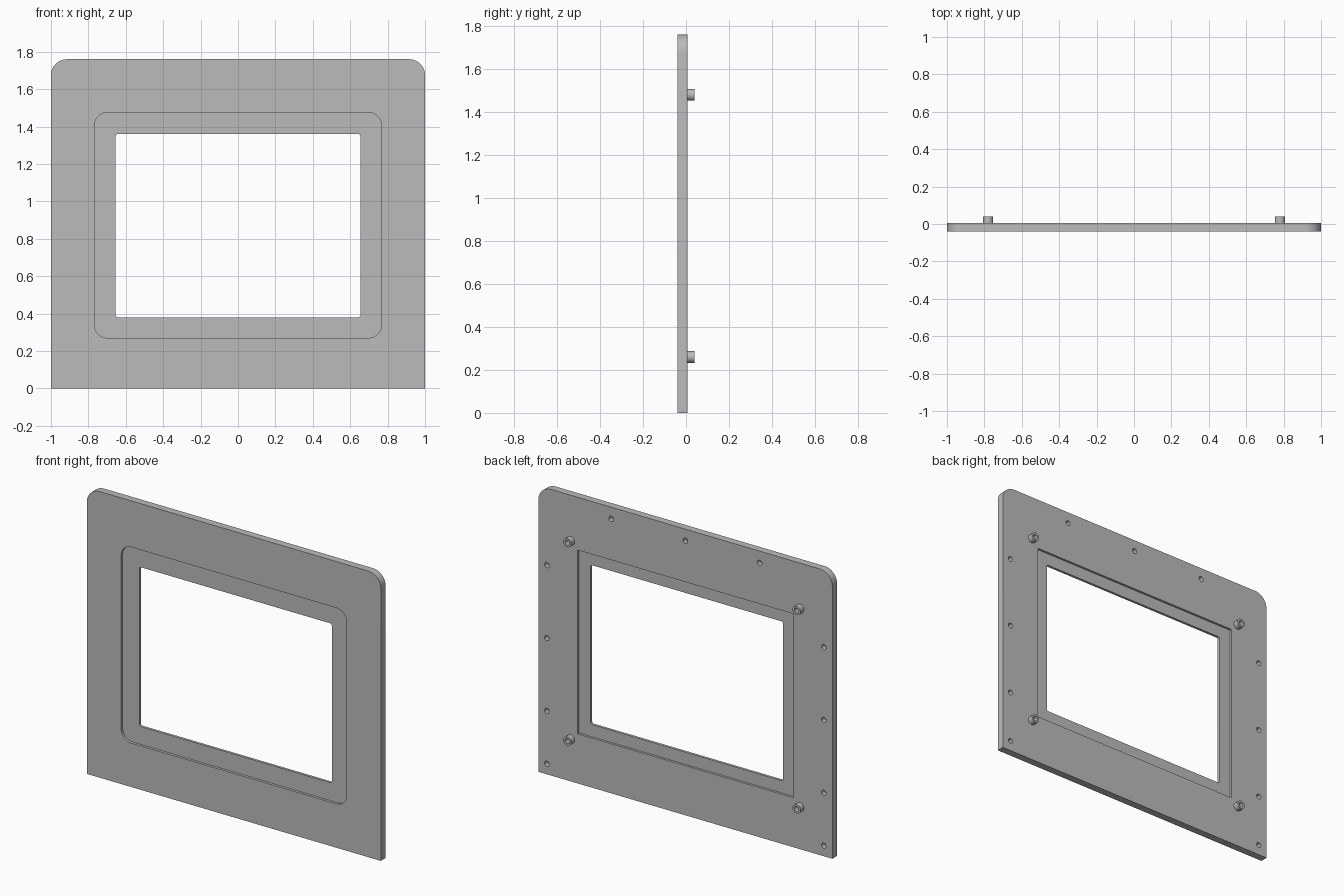
import bpy, bmesh
from math import sin, cos, pi
from mathutils import Matrix

if "Cube" in bpy.data.objects:
    bpy.data.objects.remove(bpy.data.objects["Cube"], do_unlink=True)

FRONT, BACK, TIP = -0.04, 0.006, 0.04
MID_Z = 0.87

grey = bpy.data.materials.new("plain grey")
grey.use_nodes = True
colour = (0.5, 0.5, 0.5, 1)
grey.diffuse_color = colour
grey.node_tree.nodes["Principled BSDF"].inputs["Base Color"].default_value = colour


def make_object(name, bm):
    bmesh.ops.recalc_face_normals(bm, faces=bm.faces[:])
    mesh = bpy.data.meshes.new(name)
    bm.to_mesh(mesh)
    bm.free()
    mesh.materials.append(grey)
    obj = bpy.data.objects.new(name, mesh)
    bpy.context.collection.objects.link(obj)
    return obj


def rounded_outline(x, z0, z1, r_bottom, r_top, steps=10):
    """Corner-rounded rectangle in x and z, symmetric in x."""
    points = []
    corners = ((1, z0, r_bottom, -pi / 2), (1, z1, r_top, 0),
               (-1, z1, r_top, pi / 2), (-1, z0, r_bottom, pi))
    for side, z, r, start in corners:
        cx, cz = side * (x - r), z + r if z == z0 else z - r
        for i in range(steps + 1 if r else 1):
            a = start + i * pi / 2 / steps
            points.append((cx + r * cos(a), cz + r * sin(a)))
    return points


def prism(name, outline, y0, y1):
    bm = bmesh.new()
    base = bm.faces.new([bm.verts.new((x, y0, z)) for x, z in outline])
    extruded = bmesh.ops.extrude_face_region(bm, geom=[base], use_keep_orig=True)
    moved = [v for v in extruded["geom"] if isinstance(v, bmesh.types.BMVert)]
    bmesh.ops.translate(bm, verts=moved, vec=(0, y1 - y0, 0))
    return make_object(name, bm)


def drill_set(name, centres, radius, y0, y1):
    bm = bmesh.new()
    for x, z in centres:
        place = Matrix.Translation((x, (y0 + y1) / 2, z)) @ Matrix.Rotation(pi / 2, 4, "X")
        bmesh.ops.create_cone(bm, cap_ends=True, segments=24, radius1=radius,
                              radius2=radius, depth=y1 - y0, matrix=place)
    return make_object(name, bm)


def smooth(obj):
    bpy.ops.object.select_all(action="DESELECT")
    obj.select_set(True)
    bpy.context.view_layer.objects.active = obj
    bpy.ops.object.shade_smooth_by_angle(angle=pi / 6)


def cut(target, cutter):
    mod = target.modifiers.new("cut", "BOOLEAN")
    mod.operation, mod.solver, mod.object = "DIFFERENCE", "EXACT", cutter
    bpy.context.view_layer.objects.active = target
    bpy.ops.object.modifier_apply(modifier=mod.name)
    bpy.data.objects.remove(cutter, do_unlink=True)


# Main plate with rounded top corners
plate = prism("bezel_plate", rounded_outline(1, 0, 1.76, 0, 0.085), FRONT, BACK)

# Front recess, square back recess and window opening
cut(plate, prism("front_recess", rounded_outline(0.768, 0.27, 1.475, 0.07, 0.07),
                 FRONT - 0.1, FRONT + 0.016))
cut(plate, prism("back_recess", rounded_outline(0.735, 0.305, 1.435, 0, 0),
                 BACK - 0.014, BACK + 0.1))
cut(plate, prism("window", rounded_outline(0.655, 0.38, 1.36, 0.012, 0.012, 4),
                 FRONT - 0.1, BACK + 0.1))

# Blind screw holes along the sides and the top
screws = [(s * 0.942, z) for s in (-1, 1) for z in (0.065, 0.39, 0.838, 1.286)]
screws += [(x, 1.688) for x in (-0.505, 0, 0.505)]
cut(plate, drill_set("screw_holes", screws, 0.016, BACK - 0.03, BACK + 0.1))

# Bored mounting bosses at the back
bosses = [(s * 0.78, MID_Z + t * 0.61) for s in (-1, 1) for t in (-1, 1)]
boss = drill_set("mounting_bosses", bosses, 0.027, BACK - 0.004, TIP)
cut(boss, drill_set("boss_bores", bosses, 0.015, BACK - 0.1, TIP + 0.1))
cut(plate, drill_set("bore_ends", bosses, 0.015, BACK - 0.02, BACK + 0.1))

for obj in (plate, boss):
    smooth(obj)
